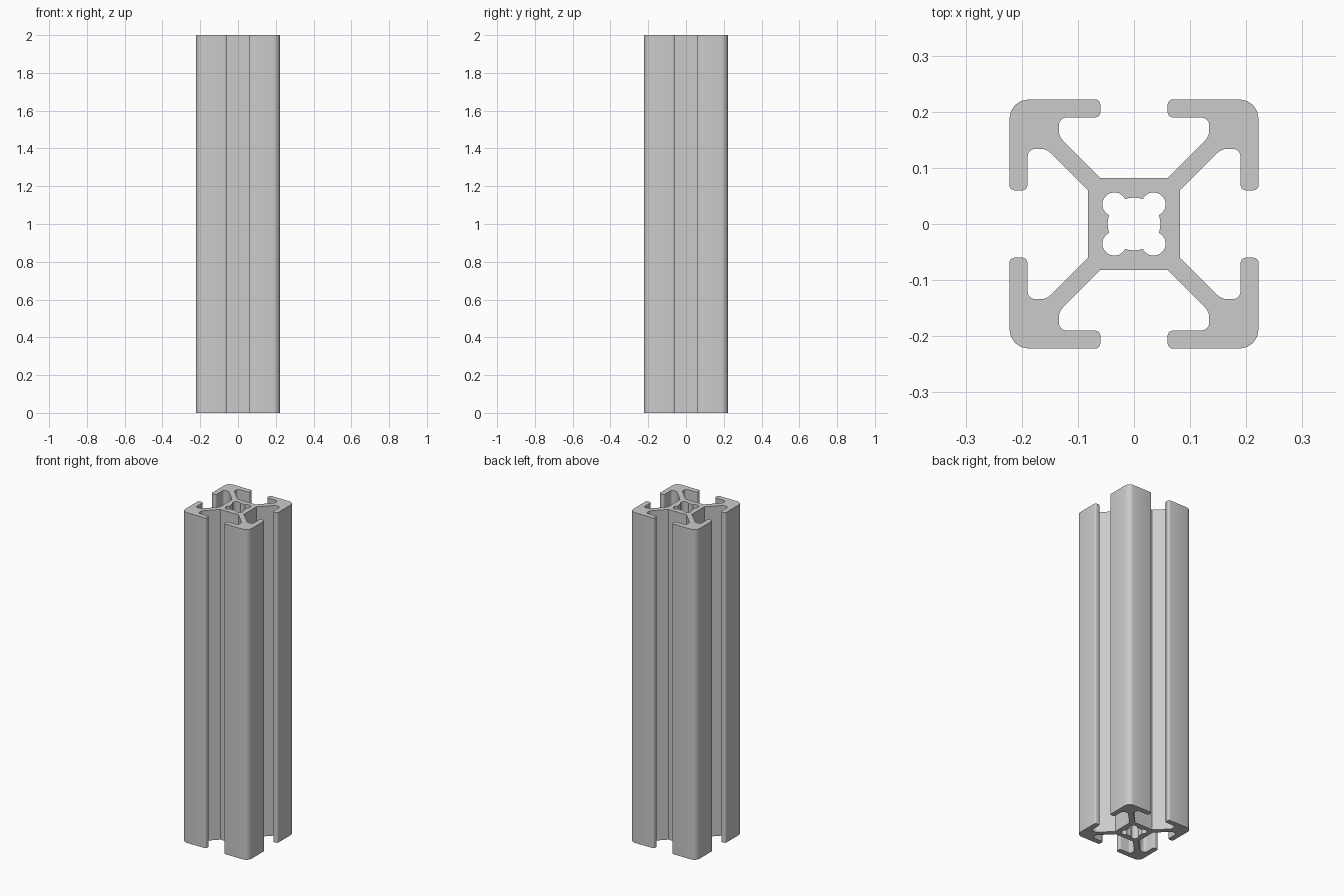
import bpy, bmesh, math
from mathutils import Vector, Matrix

if "Cube" in bpy.data.objects:
    bpy.data.objects.remove(bpy.data.objects["Cube"], do_unlink=True)

HEIGHT = 2.0
HALF = 0.222      # outer half width
LIP = 0.19        # inner face of the slot lips
SLOT = 0.06       # half width of the slot opening
CORE = 0.082      # half width of the central core
POCKET = 0.134    # flat floor beside each corner
BORE = 0.047      # radius of the central bore
LOBE_R, LOBE_C = 0.0215, 0.0348


def fillet(prev, corner, nxt, radius, steps=4):
    """Points of an arc that rounds one corner."""
    if radius == 0:
        return [corner]
    a, b = (prev - corner).normalized(), (nxt - corner).normalized()
    half = a.angle(b) / 2
    centre = corner + (a + b).normalized() * radius / math.sin(half)
    cut = radius / math.tan(half)
    start = (corner + a * cut - centre).normalized()
    end = (corner + b * cut - centre).normalized()
    return [centre + start.slerp(end, i / steps) * radius for i in range(steps + 1)]


def four_turns(points):
    """Repeat a quarter of a loop around the z axis."""
    return [Matrix.Rotation(math.pi / 2 * k, 3, 'Z') @ p
            for k in range(4) for p in points]


# Quarter outline: core, diagonal web, pocket, lip, then mirrored about the diagonal
half_path = [(CORE, SLOT, 0), (POCKET + CORE - SLOT, POCKET, 0.026),
             (LIP, POCKET, 0.014), (LIP, SLOT, 0.009), (HALF, SLOT, 0.009)]
path = half_path + [(HALF, HALF, 0.034)] + [(y, x, r) for x, y, r in reversed(half_path)]
corners = four_turns([Vector((x, y, 0)) for x, y, r in path])
outline = []
for i, corner in enumerate(corners):
    outline += fillet(corners[i - 1], corner, corners[(i + 1) % len(corners)],
                      path[i % len(path)][2])

# Quarter bore: a round lobe on the diagonal, then an arc of the main bore
dist = LOBE_C * math.sqrt(2)
along = (dist**2 + BORE**2 - LOBE_R**2) / (2 * dist)
across = math.sqrt(BORE**2 - along**2)
sweep = math.atan2(across, along - dist)
spread = math.atan2(across, along)
quarter = []
for i in range(17):
    ang = math.pi / 4 + sweep * (i / 8 - 1)
    quarter.append(Vector((LOBE_C + LOBE_R * math.cos(ang),
                           LOBE_C + LOBE_R * math.sin(ang), 0)))
for i in range(1, 4):
    ang = math.pi / 4 + spread + (math.pi / 2 - 2 * spread) * i / 4
    quarter.append(Vector((BORE * math.cos(ang), BORE * math.sin(ang), 0)))
bore = four_turns(quarter)

# Fill the section between both loops and extrude it to full height
bm = bmesh.new()
edges = []
for loop in (outline, bore):
    verts = [bm.verts.new(p) for p in loop]
    edges += [bm.edges.new((verts[i - 1], verts[i])) for i in range(len(verts))]
bmesh.ops.triangle_fill(bm, use_beauty=True, edges=edges, normal=(0, 0, 1))
top = bmesh.ops.extrude_face_region(bm, geom=bm.faces[:], use_keep_orig=True)
bmesh.ops.translate(bm, vec=(0, 0, HEIGHT),
                    verts=[g for g in top["geom"] if isinstance(g, bmesh.types.BMVert)])
bmesh.ops.recalc_face_normals(bm, faces=bm.faces[:])
mesh = bpy.data.meshes.new("slotted_rail")
bm.to_mesh(mesh)
bm.free()

# Plain aluminium grey
grey = bpy.data.materials.new("aluminium_grey")
grey.use_nodes = True
colour = (0.6, 0.6, 0.6, 1)
grey.diffuse_color = colour
grey.node_tree.nodes["Principled BSDF"].inputs["Base Color"].default_value = colour
mesh.materials.append(grey)

rail = bpy.data.objects.new("slotted_rail", mesh)
bpy.context.collection.objects.link(rail)
bpy.ops.object.select_all(action='DESELECT')
rail.select_set(True)
bpy.context.view_layer.objects.active = rail
bpy.ops.object.shade_smooth_by_angle(angle=math.radians(30))
